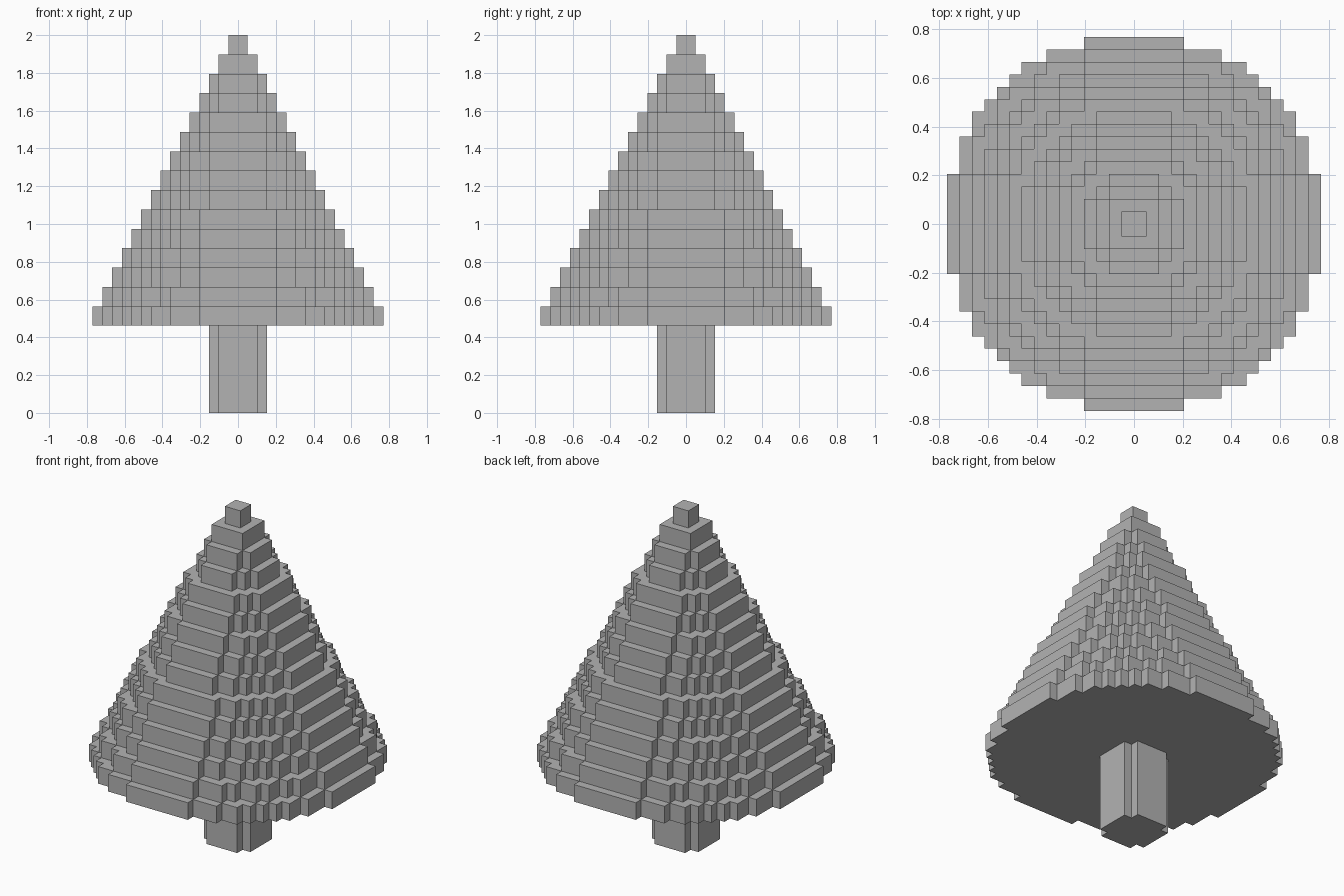
import bpy
import bmesh
import math

# Remove the default cube
cube = bpy.data.objects.get("Cube")
if cube:
    bpy.data.objects.remove(cube, do_unlink=True)

UNIT = 2 / 39          # edge of one block
TRUNK_HEIGHT = 9       # in blocks
TIERS = 15
TIER_HEIGHT = 2

# Single stone grey material
grey = bpy.data.materials.new("plain_grey")
grey.use_nodes = True
colour = (0.45, 0.45, 0.45, 1)
grey.diffuse_color = colour
grey.node_tree.nodes["Principled BSDF"].inputs["Base Color"].default_value = colour


def blocky_circle(radius):
    """Stepped outline of a disc made of square blocks, in block units."""
    quarter, previous = [], 0
    for col in reversed(range(radius)):
        rows = sum(math.hypot(col + 0.5, row + 0.5) < radius + 0.16
                   for row in range(radius))
        if rows > previous:
            if previous:
                quarter.append((col + 1, previous))
            quarter.append((col + 1, rows))
            previous = rows
    outline = []
    for _ in range(4):
        outline += quarter
        quarter = [(-y, x) for x, y in quarter]
    # A full square repeats no corners, but guard against shared ones
    return list(dict.fromkeys(outline))


def add_disc(bm, radius, bottom, height):
    """Extrude a blocky disc upwards as a closed solid."""
    verts = [bm.verts.new((x * UNIT, y * UNIT, bottom * UNIT))
             for x, y in blocky_circle(radius)]
    base = bm.faces.new(verts)
    top = bmesh.ops.extrude_face_region(bm, geom=[base], use_keep_orig=True)
    moved = [g for g in top["geom"] if isinstance(g, bmesh.types.BMVert)]
    bmesh.ops.translate(bm, verts=moved, vec=(0, 0, height * UNIT))


def make_object(name, discs):
    bm = bmesh.new()
    for disc in discs:
        add_disc(bm, *disc)
    bmesh.ops.recalc_face_normals(bm, faces=bm.faces[:])
    mesh = bpy.data.meshes.new(name)
    bm.to_mesh(mesh)
    bm.free()
    mesh.materials.append(grey)
    obj = bpy.data.objects.new(name, mesh)
    bpy.context.collection.objects.link(obj)
    return obj


# Trunk: a notched square post
make_object("trunk", [(3, 0, TRUNK_HEIGHT)])

# Foliage: stacked tiers, each one block narrower than the one below
make_object("foliage", [(TIERS - i, TRUNK_HEIGHT + i * TIER_HEIGHT, TIER_HEIGHT)
                        for i in range(TIERS)])
